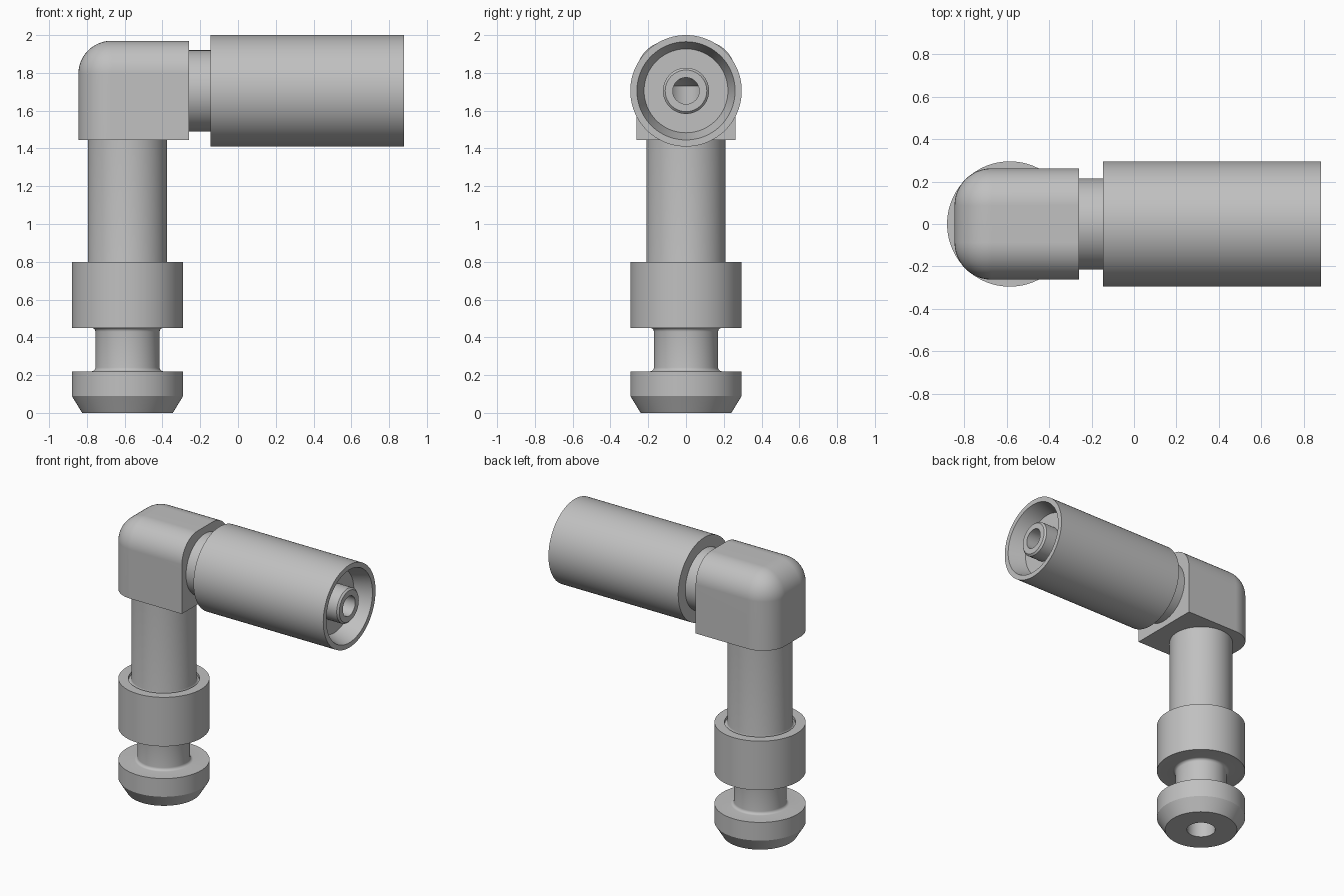
import bpy
import bmesh
from math import cos, sin, tau, radians

if "Cube" in bpy.data.objects:
    bpy.data.objects.remove(bpy.data.objects["Cube"])

STEM_X, SLEEVE_Z = -0.585, 1.705
SEGMENTS = 96

metal = bpy.data.materials.new("satin grey metal")
metal.use_nodes = True
GREY = (0.53, 0.53, 0.53, 1)
metal.diffuse_color = GREY
metal.node_tree.nodes["Principled BSDF"].inputs["Base Color"].default_value = GREY


def finish(bm, name):
    bmesh.ops.recalc_face_normals(bm, faces=bm.faces)
    mesh = bpy.data.meshes.new(name)
    bm.to_mesh(mesh)
    bm.free()
    mesh.materials.append(metal)
    obj = bpy.data.objects.new(name, mesh)
    bpy.context.collection.objects.link(obj)
    return obj


def activate(obj):
    bpy.ops.object.select_all(action='DESELECT')
    obj.select_set(True)
    bpy.context.view_layer.objects.active = obj


def smooth(obj):
    activate(obj)
    bpy.ops.object.shade_smooth_by_angle(angle=radians(25))


def lathe(name, profile, along_x=False):
    """Turn a closed (radius, position) profile about the stem or sleeve axis."""
    bm = bmesh.new()
    rings = []
    for i in range(SEGMENTS):
        c, s = cos(tau * i / SEGMENTS), sin(tau * i / SEGMENTS)
        rings.append([bm.verts.new((t, r * c, SLEEVE_Z + r * s) if along_x
                                   else (STEM_X + r * c, r * s, t))
                      for r, t in profile])
    n = len(profile)
    for i in range(SEGMENTS):
        a, b = rings[i], rings[(i + 1) % SEGMENTS]
        for j in range(n):
            k = (j + 1) % n
            bm.faces.new((a[j], a[k], b[k], b[j]))
    bmesh.ops.remove_doubles(bm, verts=bm.verts, dist=1e-5)
    bmesh.ops.dissolve_degenerate(bm, edges=bm.edges, dist=1e-6)
    return finish(bm, name)


def fillet(r, z, size, start, end, steps=5):
    """Quarter-circle profile points about a centre, angles in quarter turns."""
    return [(r + size * cos(tau / 4 * (start + (end - start) * i / steps)),
             z + size * sin(tau / 4 * (start + (end - start) * i / steps)))
            for i in range(steps + 1)]


# Vertical stem: chamfered foot, filleted neck, collar and plain shaft
BORE, PIN_BORE = 0.095, 0.07
stem = lathe("stem", [(BORE, 0), (0.24, 0), (0.295, 0.09), (0.295, 0.22)]
             + fillet(0.19, 0.24, 0.02, 3, 2)
             + fillet(0.19, 0.43, 0.02, 2, 1)
             + [(0.295, 0.45), (0.295, 0.80), (0.23, 0.80)]
             + fillet(0.23, 0.80, 0.02, 3, 2)
             + [(0.21, 1.445), (BORE, 1.445)])
smooth(stem)

# Horizontal neck, sleeve with tapered mouth, and hollow centre pin
sleeve = lathe("sleeve", [(PIN_BORE, -0.26), (0.215, -0.26), (0.215, -0.145),
                          (0.295, -0.145), (0.295, 0.88), (0.26, 0.88),
                          (0.222, 0.76), (0.122, 0.76), (0.122, 0.865),
                          (0.11, 0.877), (PIN_BORE, 0.877)], along_x=True)
smooth(sleeve)

# Elbow block: rounded on the top sides and the outer end
lo, hi = (-0.845, -0.262, 1.445), (-0.26, 0.262, 1.97)
bm = bmesh.new()
bmesh.ops.create_cube(bm, size=1)
for v in bm.verts:
    v.co = [hi[i] if v.co[i] > 0 else lo[i] for i in range(3)]


def rounded(edge):
    mid = (edge.verts[0].co + edge.verts[1].co) / 2
    on_end = mid.x < lo[0] + 0.01
    on_top = mid.z > hi[2] - 0.01
    on_side = abs(mid.y) > hi[1] - 0.01
    return on_end + on_top + on_side == 2 and mid.x < hi[0] - 0.01 and mid.z > lo[2] + 0.01


bmesh.ops.bevel(bm, geom=[e for e in bm.edges if rounded(e)], offset=0.175,
                segments=12, profile=0.5, affect='EDGES')
block = finish(bm, "elbow_block")

# Bores through the block, the vertical one with a drilled cone tip
cutters = [
    lathe("vertical_bore", [(0, 1.4), (BORE, 1.4), (BORE, 1.73), (0, 1.785)]),
    lathe("horizontal_bore", [(0, STEM_X), (PIN_BORE, STEM_X),
                              (PIN_BORE, -0.2), (0, -0.2)], along_x=True),
]
activate(block)
for cutter in cutters:
    cutter.hide_render = True
    cut = block.modifiers.new("bore", 'BOOLEAN')
    cut.operation, cut.solver, cut.object = 'DIFFERENCE', 'EXACT', cutter
    bpy.ops.object.modifier_apply(modifier=cut.name)
for cutter in cutters:
    bpy.data.objects.remove(cutter)
smooth(block)
block.modifiers.new("even_shading", 'WEIGHTED_NORMAL').keep_sharp = True
